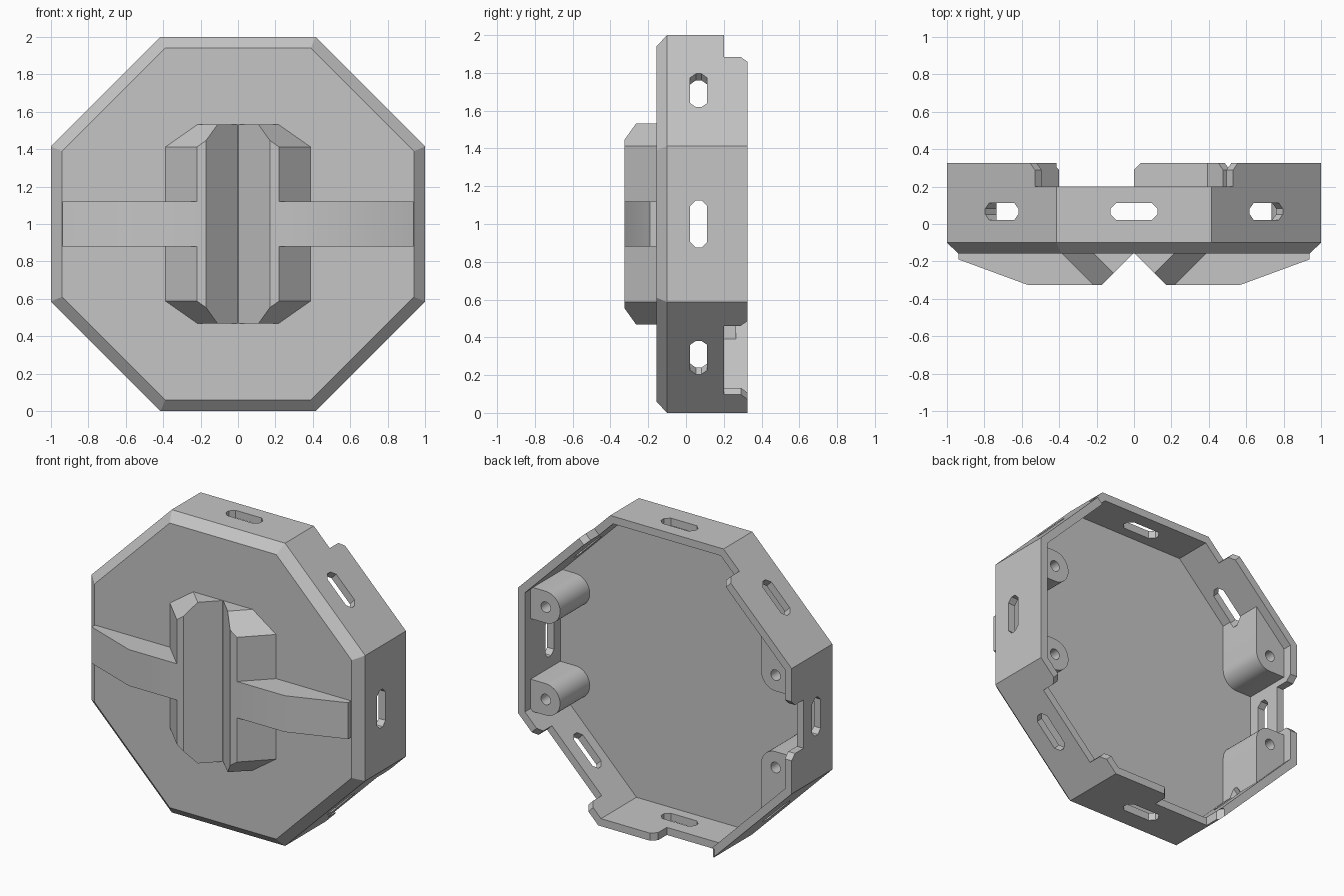
import bpy, bmesh
from math import sin, cos, pi, radians
from mathutils import Vector

if "Cube" in bpy.data.objects:
    bpy.data.objects.remove(bpy.data.objects["Cube"], do_unlink=True)

grey = bpy.data.materials.new("plain grey")
grey.use_nodes = True
grey.diffuse_color = (0.56, 0.56, 0.56, 1)
grey.node_tree.nodes["Principled BSDF"].inputs["Base Color"].default_value = grey.diffuse_color


def finish(name, bm):
    bmesh.ops.recalc_face_normals(bm, faces=bm.faces)
    mesh = bpy.data.meshes.new(name)
    bm.to_mesh(mesh)
    bm.free()
    mesh.materials.append(grey)
    obj = bpy.data.objects.new(name, mesh)
    bpy.context.collection.objects.link(obj)
    return obj


def loft(rings):
    """Closed solid through matching rings of points, capped at both ends."""
    bm = bmesh.new()
    loops = [[bm.verts.new(p) for p in ring] for ring in rings]
    n = len(loops[0])
    for a, b in zip(loops, loops[1:]):
        for i in range(n):
            j = (i + 1) % n
            bm.faces.new((a[i], a[j], b[j], b[i]))
    bm.faces.new(loops[0])
    bm.faces.new(loops[-1])
    return bm


def prism(points, start, end, place):
    return loft([[place(u, v, w) for u, v in points] for w in (start, end)])


def octagon(apothem, y):
    r = apothem / cos(pi / 8)
    angles = [pi / 8 + k * pi / 4 for k in range(8)]
    return [(r * cos(a), y, 1 + r * sin(a)) for a in angles]


def on_wall(degrees):
    """Placement along a wall: distance along it, depth y, distance from centre."""
    c, s = cos(radians(degrees)), sin(radians(degrees))
    return lambda u, v, w: (c * w - s * u, v, 1 + s * w + c * u)


def combine(target, bm, operation):
    tool = finish("tool", bm)
    tool.hide_render = True
    mod = target.modifiers.new("boolean", "BOOLEAN")
    mod.operation = operation
    mod.solver = "EXACT"
    mod.object = tool
    bpy.context.view_layer.objects.active = target
    bpy.ops.object.modifier_apply(modifier=mod.name)
    bpy.data.objects.remove(tool, do_unlink=True)


# Octagonal shell with a chamfered front and an open back
WALL, RIM, LOW, FLOOR = 0.95, 0.325, 0.2, -0.045
shell = finish("octagonal_shell", loft([
    octagon(0.94, -0.157), octagon(1, -0.1), octagon(1, RIM),
    octagon(WALL, RIM), octagon(WALL, FLOOR)]))

# Screw bosses: rounded stubs on the left wall, corner-filling ones on the right
HX, HZ, R = 0.84, 0.305, 0.105
inner = WALL + 0.006
corner = inner / cos(pi / 8)


def arc(end):
    return [(HX - R * sin(radians(t)), HZ - R * cos(radians(t))) for t in range(0, end + 1, 9)]


stub_boss = [(inner, HZ - R)] + arc(180) + [(inner, HZ + R)]
corner_boss = ([(inner, HZ - R)] + arc(90)
               + [(HX - R, inner * 2 ** 0.5 - HX + R),
                  (corner * cos(pi / 8), corner * sin(pi / 8))])
hole = [(HX + 0.035 * cos(k * pi / 8), HZ + 0.035 * sin(k * pi / 8)) for k in range(16)]
for sx, boss in ((1, stub_boss), (-1, corner_boss)):
    for sz in (-1, 1):
        def place(u, v, w):
            return (sx * u, w, 1 + sz * v)
        combine(shell, prism(boss, FLOOR - 0.02, 0.265, place), "UNION")
        combine(shell, prism(hole, 0, 0.4, place), "DIFFERENCE")

# One slot with clipped corners through every wall
L, W, C = 0.125, 0.045, 0.03
slot = [(-L, C - W), (C - L, -W), (L - C, -W), (L, C - W),
        (L, W - C), (L - C, W), (C - L, W), (-L, W - C)]
slot = [(u, v + 0.067) for u, v in slot]
for k in range(8):
    combine(shell, prism(slot, 0.9, 1.1, on_wall(45 * k)), "DIFFERENCE")

# Notches in the back rim: wall angle, start and end along the wall
F = 0.035
for angle, a, b in ((90, -0.45, 0.45), (45, 0.25, 0.46), (135, -0.46, -0.25),
                    (180, -0.16, 0.16), (270, -0.4, 0), (315, -0.277, 0.238)):
    notch = [(a, LOW), (b, LOW), (b, RIM - F), (b + F, RIM), (b + F, 0.4),
             (a - F, 0.4), (a - F, RIM), (a, RIM - F)]
    combine(shell, prism(notch, 0.93, 1.1, on_wall(angle)), "DIFFERENCE")
parts = [shell]

# Front grip: two ridges with a valley between them, and a side rib on each
BASE, TOP = -0.155, -0.325
ridge = [(0, BASE), (0.17, TOP), (0.22, TOP), (0.39, BASE)]
rib = [(0.22, BASE), (0.22, TOP), (0.57, TOP), (0.937, -0.19), (0.937, BASE)]
for side, sx in (("left", 1), ("right", -1)):
    def across(u, v, w):
        return (sx * u, v, 1 + w)
    bm = prism(ridge, -0.532, 0.532, across)
    for sz in (-1, 1):
        bmesh.ops.bisect_plane(
            bm, geom=bm.verts[:] + bm.edges[:] + bm.faces[:],
            plane_co=Vector((sx * 0.39, BASE, 1 + sz * 0.412)),
            plane_no=Vector((sx * 0.7, -0.7, sz)), clear_outer=True)
        bmesh.ops.holes_fill(bm, edges=[e for e in bm.edges if e.is_boundary], sides=0)
    parts.append(finish(side + "_grip_ridge", bm))
    parts.append(finish(side + "_grip_rib", prism(rib, -0.12, 0.12, across)))

# Smooth the rounded bosses, keep everything else crisp
bpy.ops.object.select_all(action="DESELECT")
for obj in parts:
    obj.select_set(True)
bpy.context.view_layer.objects.active = shell
bpy.ops.object.shade_smooth_by_angle(angle=radians(25))
